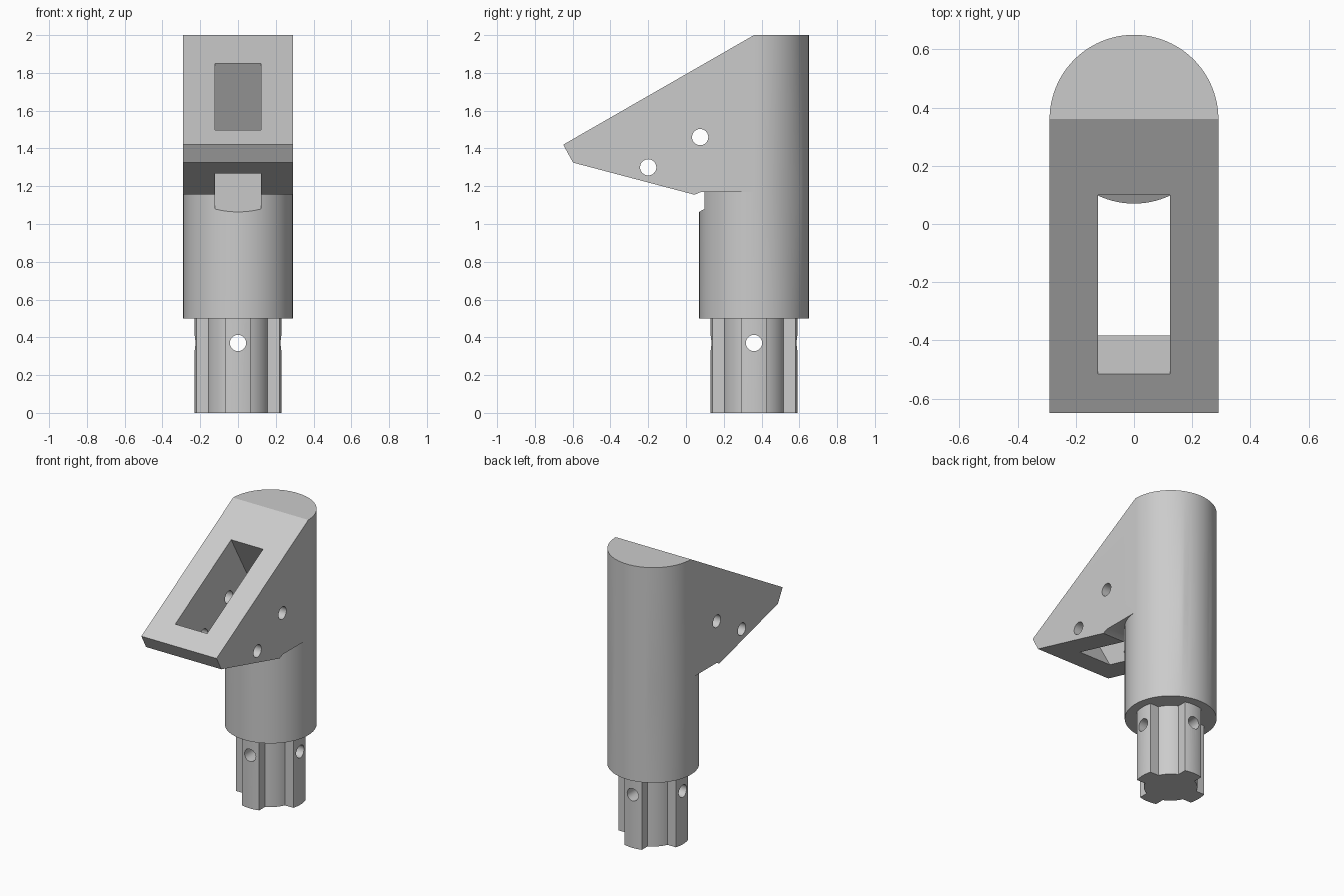
import bpy, bmesh, math
from math import sin, cos, pi
from mathutils import Vector, Matrix

if "Cube" in bpy.data.objects:
    bpy.data.objects.remove(bpy.data.objects["Cube"], do_unlink=True)

grey = bpy.data.materials.new("plain grey")
grey.use_nodes = True
grey.diffuse_color = (0.6, 0.6, 0.6, 1)
grey.node_tree.nodes["Principled BSDF"].inputs["Base Color"].default_value = (0.6, 0.6, 0.6, 1)

AXIS = 0.36      # y of the post's centre line
R = 0.29         # post radius
SEGS = 96


def prism(name, outline, offset):
    """Extrude a closed 3D outline along an offset vector."""
    bm = bmesh.new()
    face = bm.faces.new([bm.verts.new(p) for p in outline])
    grown = bmesh.ops.extrude_face_region(bm, geom=[face])
    moved = [v for v in grown["geom"] if isinstance(v, bmesh.types.BMVert)]
    bmesh.ops.translate(bm, verts=moved, vec=offset)
    bmesh.ops.recalc_face_normals(bm, faces=bm.faces)
    mesh = bpy.data.meshes.new(name)
    bm.to_mesh(mesh)
    bm.free()
    mesh.materials.append(grey)
    obj = bpy.data.objects.new(name, mesh)
    bpy.context.collection.objects.link(obj)
    return obj


def combine(obj, tool, operation):
    """Apply a boolean and remove the tool."""
    tool.hide_render = True
    mod = obj.modifiers.new("combine", "BOOLEAN")
    mod.operation, mod.object, mod.solver = operation, tool, "EXACT"
    bpy.context.view_layer.objects.active = obj
    bpy.ops.object.modifier_apply(modifier=mod.name)
    bpy.data.objects.remove(tool, do_unlink=True)


def arc(radius, start, end, steps, z):
    """Points on an arc about the post axis, angles in radians."""
    angles = [start + (end - start) * i / steps for i in range(steps + 1)]
    return [(radius * cos(a), AXIS + radius * sin(a), z) for a in angles]


def drill(obj, center, direction, radius=0.043):
    """Round hole right through along x or y."""
    d = Vector(direction)
    u, w = Vector((d.y, d.x, 0)), Vector((0, 0, 1))
    c = Vector(center) - d
    pts = [c + radius * (u * cos(i * pi / 16) + w * sin(i * pi / 16)) for i in range(32)]
    combine(obj, prism("hole_cutter", pts, d * 2), "DIFFERENCE")


# Wedge head: side profile trimmed to a round-backed plan
side = [(0.7, 2), (0.36, 2), (-0.65, 1.42), (-0.598, 1.325),
        (0.045, 1.155), (0.08, 1.17), (0.7, 1.17)]
head = prism("post_and_wedge_head", [(-1, y, z) for y, z in side], (2, 0, 0))
plan = arc(R, 0, pi, SEGS // 2, 1) + [(-R, -0.8, 1), (R, -0.8, 1)]
combine(head, prism("plan_cutter", plan, (0, 0, 1.5)), "INTERSECT")

# Round post below the head
post = arc(R, 0, 2 * pi, SEGS, 0.5)[:-1]
combine(head, prism("post", post, (0, 0, 0.67)), "UNION")

# Rectangular pocket sunk square to the sloping face
slope = Vector((0, 1.01, 0.58)).normalized()
inward = Vector((0, slope.z, -slope.y))
low, high = Vector((0, -0.515, 1.497)), Vector((0, 0.1, 1.851))
half = Vector((0.123, 0, 0))
rim = [p - inward * 0.2 for p in (low - half, low + half, high + half, high - half)]
combine(head, prism("pocket_cutter", rim, inward * 0.867), "DIFFERENCE")

# Cross pin holes through the head
for y, z in ((0.075, 1.46), (-0.2, 1.3)):
    drill(head, (0, y, z), (1, 0, 0))

# Four-lobed plug under the post
OUTER, INNER, LOBE = 0.23, 0.169, 0.066
out_a, in_a = math.asin(LOBE / OUTER), math.asin(LOBE / INNER)
cog = []
for k in range(4):
    mid = k * pi / 2
    cog += arc(OUTER, mid - out_a, mid + out_a, 8, 0)
    cog += arc(INNER, mid + in_a, mid + pi / 2 - in_a, 8, 0)
plug = prism("lobed_plug", cog, (0, 0, 0.5))
for direction in ((1, 0, 0), (0, 1, 0)):
    drill(plug, (0, AXIS, 0.37), direction)

# Smooth the round walls, keep edges sharp
for obj in (head, plug):
    bpy.ops.object.select_all(action="DESELECT")
    obj.select_set(True)
    bpy.context.view_layer.objects.active = obj
    bpy.ops.object.shade_smooth_by_angle(angle=math.radians(25))
